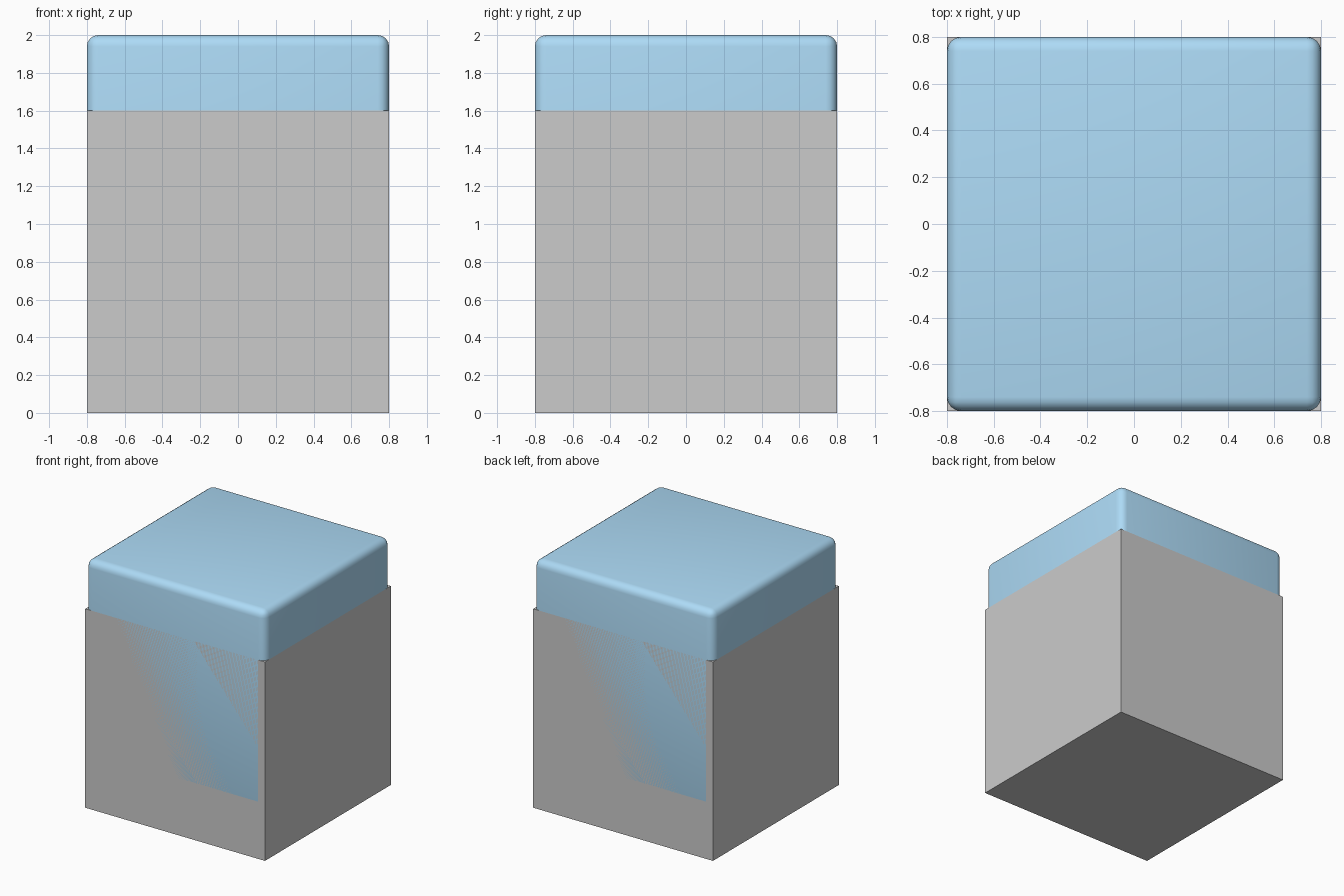
import bpy
import math

if "Cube" in bpy.data.objects:
    bpy.data.objects.remove(bpy.data.objects["Cube"])

SIZE = 1.6


def cube(name, z_bottom):
    bpy.ops.mesh.primitive_cube_add(size=SIZE, location=(0, 0, z_bottom + SIZE / 2))
    obj = bpy.context.object
    obj.name = name
    return obj


# Sharp-edged grey base block
cube("base_block", 0.0)

# Rounded blue block of the same size, sunk into the base and rising above it
top = cube("rounded_block", 0.4)
bevel = top.modifiers.new("rounded_edges", "BEVEL")
bevel.width = 0.06
bevel.segments = 4
bpy.ops.object.modifier_apply(modifier=bevel.name)
bpy.ops.object.shade_smooth_by_angle(angle=math.radians(30))

blue = bpy.data.materials.new("blue")
blue.diffuse_color = (0.42, 0.71, 0.93, 1.0)
blue.use_nodes = True
blue.node_tree.nodes["Principled BSDF"].inputs["Base Color"].default_value = blue.diffuse_color
top.data.materials.append(blue)
